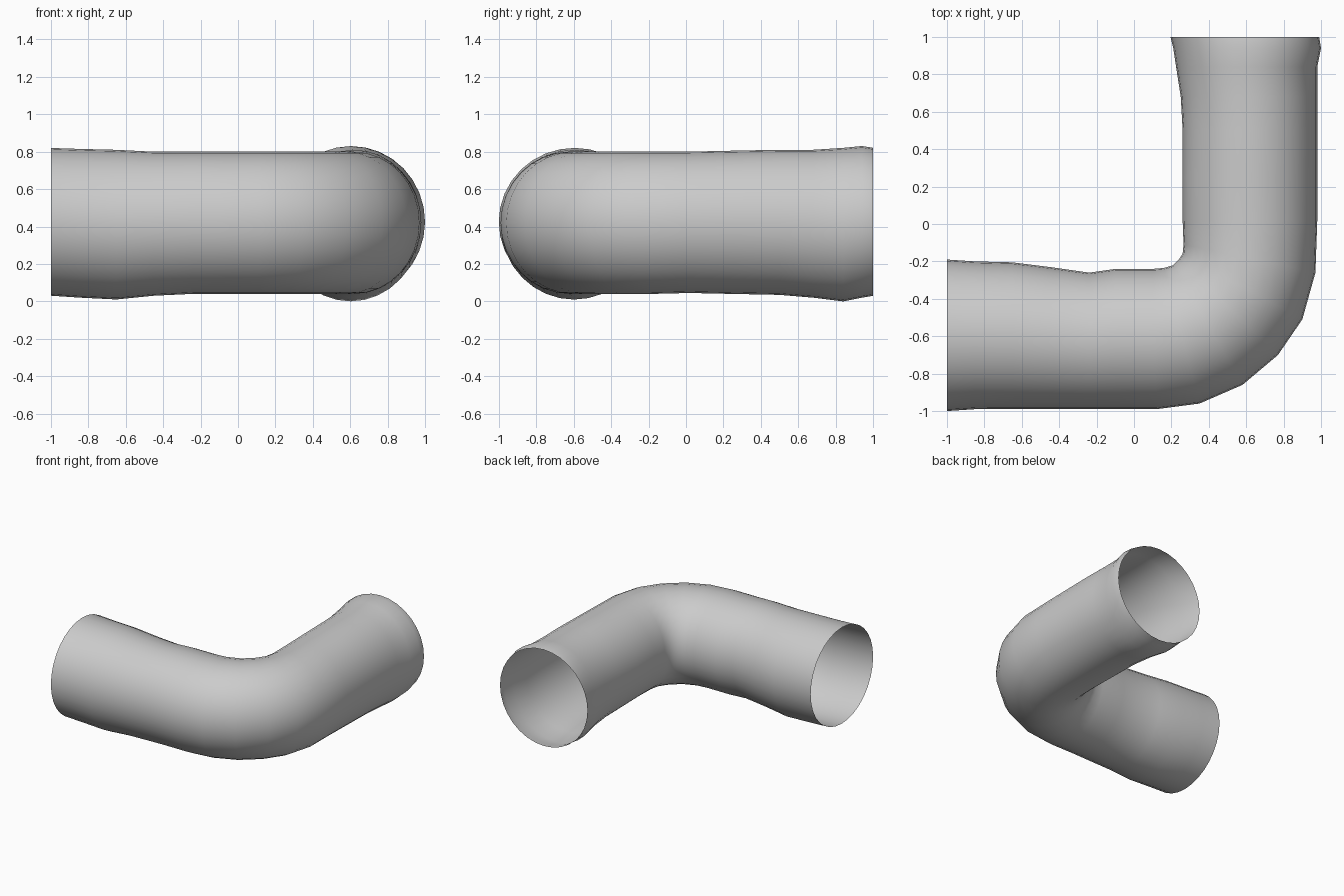
import bpy
import bmesh
from math import cos, sin, pi
from mathutils import Vector

cube = bpy.data.objects.get("Cube")
if cube:
    bpy.data.objects.remove(cube, do_unlink=True)

SIDES = 32

# Stations along the pipe: inner wall (x, y), outer wall (x, y), bottom z, top z
stations = [
    ((-1.0, -.19), (-1.0, -1.0), .03, .82),
    ((-.85, -.20), (-.85, -.99), .02, .815),
    ((-.65, -.205), (-.65, -.99), .01, .81),
    ((-.45, -.23), (-.45, -.99), .03, .80),
    ((-.24, -.26), (-.24, -.99), .04, .80),
    ((-.10, -.24), (-.10, -.99), .04, .80),
    ((.10, -.24), (.12, -.99), .04, .80),
    ((.16, -.235), (.35, -.96), .04, .80),
    ((.21, -.22), (.58, -.86), .04, .80),
    ((.24, -.19), (.77, -.70), .04, .80),
    ((.26, -.16), (.90, -.51), .04, .80),
    ((.265, -.11), (.97, -.26), .04, .80),
    ((.26, .02), (.98, .02), .045, .80),
    ((.26, .25), (.98, .25), .04, .805),
    ((.26, .50), (.98, .50), .035, .81),
    ((.25, .68), (.98, .68), .02, .81),
    ((.225, .84), (.98, .84), .0, .82),
    ((.21, .94), (1.0, .94), .02, .83),
    ((.195, 1.0), (.99, 1.0), .03, .82),
]

# Plain metal
metal = bpy.data.materials.new("grey_metal")
metal.use_nodes = True
grey = (.6, .6, .6, 1)
metal.diffuse_color = grey
metal.node_tree.nodes["Principled BSDF"].inputs["Base Color"].default_value = grey

# Open, thin-walled elbow lofted through oval rings
bm = bmesh.new()
rings = []
for inner, outer, low, high in stations:
    a, b = Vector((*inner, 0)), Vector((*outer, 0))
    centre, half = (a + b) / 2, (b - a) / 2
    ring = []
    for i in range(SIDES):
        t = 2 * pi * i / SIDES
        p = centre + half * cos(t)
        p.z = (low + high) / 2 + (high - low) / 2 * sin(t)
        ring.append(bm.verts.new(p))
    rings.append(ring)
for r, s in zip(rings, rings[1:]):
    for i in range(SIDES):
        j = (i + 1) % SIDES
        bm.faces.new((r[i], r[j], s[j], s[i]))

# Point the wall outwards
bm.normal_update()
probe = rings[0][0].link_faces[0]
if probe.normal.dot(Vector((0, -1, 0))) < 0:
    bmesh.ops.reverse_faces(bm, faces=bm.faces)

mesh = bpy.data.meshes.new("elbow_pipe")
bm.to_mesh(mesh)
bm.free()
mesh.materials.append(metal)
pipe = bpy.data.objects.new("elbow_pipe", mesh)
bpy.context.collection.objects.link(pipe)

bpy.ops.object.select_all(action="DESELECT")
pipe.select_set(True)
bpy.context.view_layer.objects.active = pipe
bpy.ops.object.shade_smooth_by_angle(angle=pi / 4)
